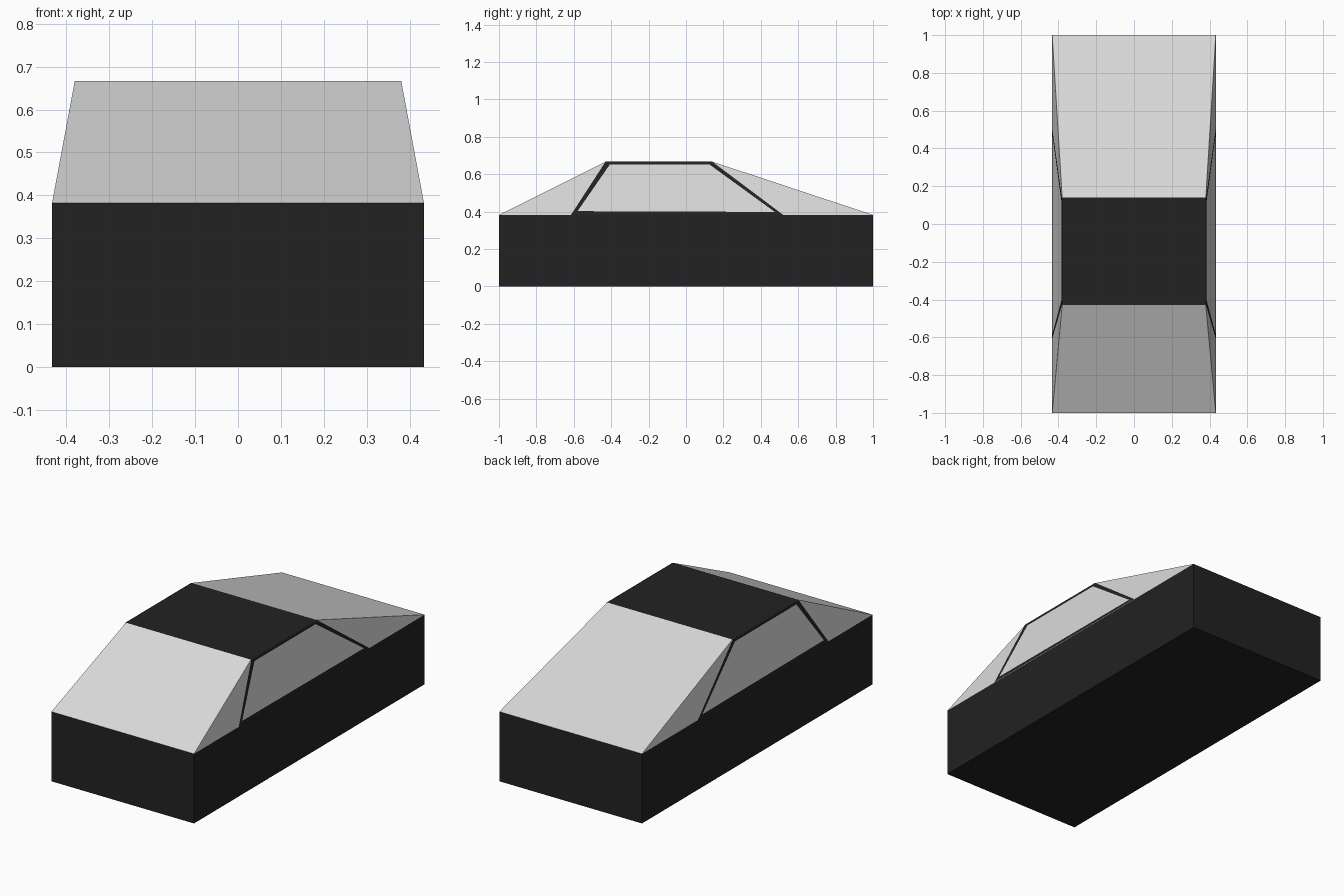
import bpy

if "Cube" in bpy.data.objects:
    bpy.data.objects.remove(bpy.data.objects["Cube"])

W, L, ZB, ZT = 0.433, 1.0, 0.382, 0.667      # half width, half length, belt, roof heights
RW, RF, RB = 0.38, -0.43, 0.14               # roof half width, front and back y


def material(name, v):
    m = bpy.data.materials.new(name)
    m.diffuse_color = (v, v, v, 1)
    m.use_nodes = True
    m.node_tree.nodes["Principled BSDF"].inputs["Base Color"].default_value = m.diffuse_color
    return m


BLACK = material("black paint", 0.016)
GLASS = material("pale grey glass", 0.70)


def build(name, verts, faces, mats):
    me = bpy.data.meshes.new(name)
    me.from_pydata(verts, [], faces)
    for m in mats:
        me.materials.append(m)
    ob = bpy.data.objects.new(name, me)
    bpy.context.collection.objects.link(ob)
    return ob


def ring(w, y0, y1, z):
    return [(-w, y0, z), (w, y0, z), (w, y1, z), (-w, y1, z)]


SIDES = [(i, (i + 1) % 4, (i + 1) % 4 + 4, i + 4) for i in range(4)]
BOX = SIDES + [(3, 2, 1, 0), (4, 5, 6, 7)]

# lower body
build("lower_body", ring(W, -L, L, 0) + ring(W, -L, L, ZB), BOX, [BLACK])

# glass cabin with a black roof
cabin = build("cabin", ring(W, -L, L, ZB) + ring(RW, RF, RB, ZT),
              SIDES + [(4, 5, 6, 7)], [GLASS, BLACK])
for p in cabin.data.polygons:
    p.material_index = 1 if p.normal.z > 0.99 else 0

# thin window frames lying on the sloping cabin sides
OUTER = [(-0.615, ZB), (0.52, ZB), (RB, ZT), (RF, ZT)]
INNER = [(-0.58, 0.402), (0.475, 0.398), (0.125, 0.652), (-0.407, 0.652)]
for name, s in (("right_window_frame", 1), ("left_window_frame", -1)):
    pts = [(s * (W + 0.002 - (W - RW) * (z - ZB) / (ZT - ZB)), y, z)
           for y, z in OUTER + INNER]
    build(name, pts, [f if s > 0 else f[::-1] for f in SIDES], [BLACK])
